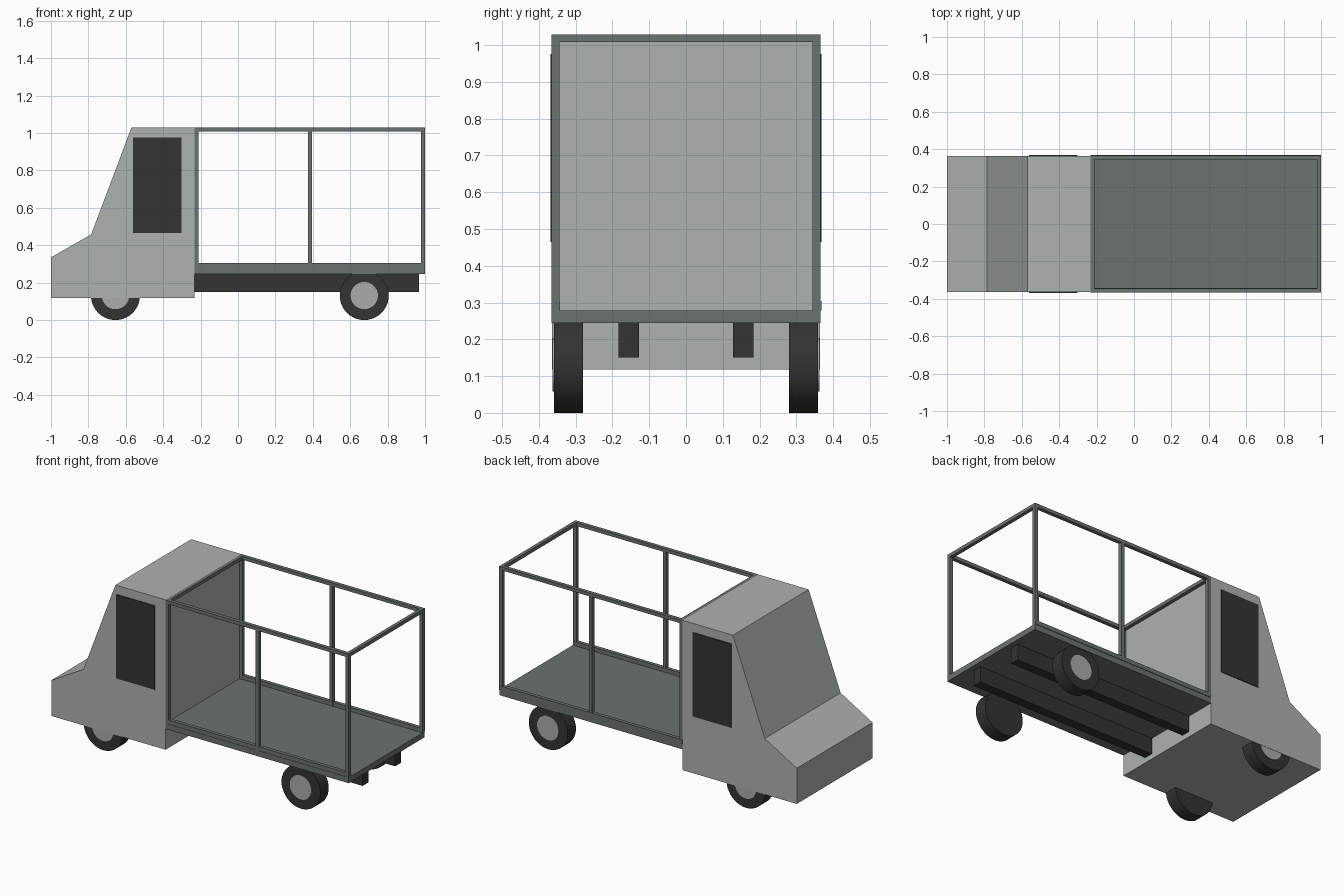
import bpy, bmesh, math

if "Cube" in bpy.data.objects:
    bpy.data.objects.remove(bpy.data.objects["Cube"])


def material(name, rgb):
    m = bpy.data.materials.new(name)
    m.diffuse_color = (*rgb, 1)
    m.use_nodes = True
    m.node_tree.nodes["Principled BSDF"].inputs["Base Color"].default_value = m.diffuse_color
    return m


BODY = material("light_grey_paint", (0.42, 0.445, 0.44))
STEEL = material("slate_steel", (0.145, 0.165, 0.17))
DARK = material("dark_rubber_and_glass", (0.033, 0.033, 0.033))
HUB = material("hub_grey", (0.40, 0.415, 0.415))


def finish(name, bm, mat):
    bmesh.ops.recalc_face_normals(bm, faces=bm.faces)
    me = bpy.data.meshes.new(name)
    bm.to_mesh(me)
    bm.free()
    me.materials.append(mat)
    ob = bpy.data.objects.new(name, me)
    bpy.context.collection.objects.link(ob)
    return ob


def box(name, x, y, z, mat):
    """Box from (min, max) ranges on each axis."""
    bm = bmesh.new()
    bmesh.ops.create_cube(bm, size=1)
    for v in bm.verts:
        v.co = [(r[0] + r[1]) / 2 + c * (r[1] - r[0]) for c, r in zip(v.co, (x, y, z))]
    return finish(name, bm, mat)


def disc(name, x, z, r, y0, y1, mat):
    """Cylinder lying along y, smooth round its rim."""
    bm = bmesh.new()
    bmesh.ops.create_cone(bm, cap_ends=True, segments=40, radius1=r, radius2=r, depth=abs(y1 - y0))
    for v in bm.verts:
        a, b, c = v.co
        v.co = (x + a, (y0 + y1) / 2 + c, z + b)
    ob = finish(name, bm, mat)
    for p in ob.data.polygons:
        p.use_smooth = abs(p.normal.y) < 0.5
    for e in ob.data.edges:
        a, b = (ob.data.vertices[i].co for i in e.vertices)
        e.use_edge_sharp = abs(a.y - b.y) < 1e-4
    return ob


# Cab: side profile extruded across the width
W = 0.364
profile = [(-1, 0.118), (-1, 0.335), (-0.785, 0.458), (-0.57, 1.029), (-0.232, 1.029), (-0.232, 0.118)]
bm = bmesh.new()
side = bm.faces.new([bm.verts.new((x, -W, z)) for x, z in profile])
new = bmesh.ops.extrude_face_region(bm, geom=[side])["geom"]
bmesh.ops.translate(bm, vec=(0, 2 * W, 0), verts=[g for g in new if isinstance(g, bmesh.types.BMVert)])
finish("cab", bm, BODY)

# Cargo floor
X0, X1, T = -0.232, 1.0, 0.021
box("cargo_floor", (X0, X1), (-0.366, 0.365), (0.245, 0.279), STEEL)

for s, tag in ((-1, "front"), (1, "back")):
    def span(a, b):
        return tuple(sorted((s * a, s * b)))

    # Door windows, chassis rails
    box(tag + "_door_window", (-0.562, -0.302), span(0.360, 0.3685), (0.465, 0.975), DARK)
    box(tag + "_chassis_rail", (X0, 0.967), span(0.128, 0.184), (0.15, 0.246), DARK)

    # Cage: sill, posts, top rail
    sill = (-0.364, -0.342) if s < 0 else (0.346, 0.368)
    box(tag + "_sill", (X0, X1), sill, (0.279, 0.304), STEEL)
    for x, n in ((X0, "cab"), (0.375, "middle"), (X1 - T, "rear")):
        box(f"{tag}_{n}_post", (x, x + T), span(0.344, 0.366), (0.279, 1.029), STEEL)
    box(tag + "_top_rail", (X0, X1), span(0.344, 0.366), (1.008, 1.029), STEEL)

    # Wheels
    for x, n in ((-0.655, "steer"), (0.675, "drive")):
        disc(f"{tag}_{n}_tyre", x, 0.131, 0.131, s * 0.28, s * 0.359, DARK)
        disc(f"{tag}_{n}_hub", x, 0.131, 0.073, s * 0.34, s * 0.3625, HUB)

# Cross bars of the cage top
for x, n in ((X0, "cab"), (X1 - T, "rear")):
    box(n + "_top_crossbar", (x, x + T), (-0.35, 0.35), (1.008, 1.029), STEEL)
